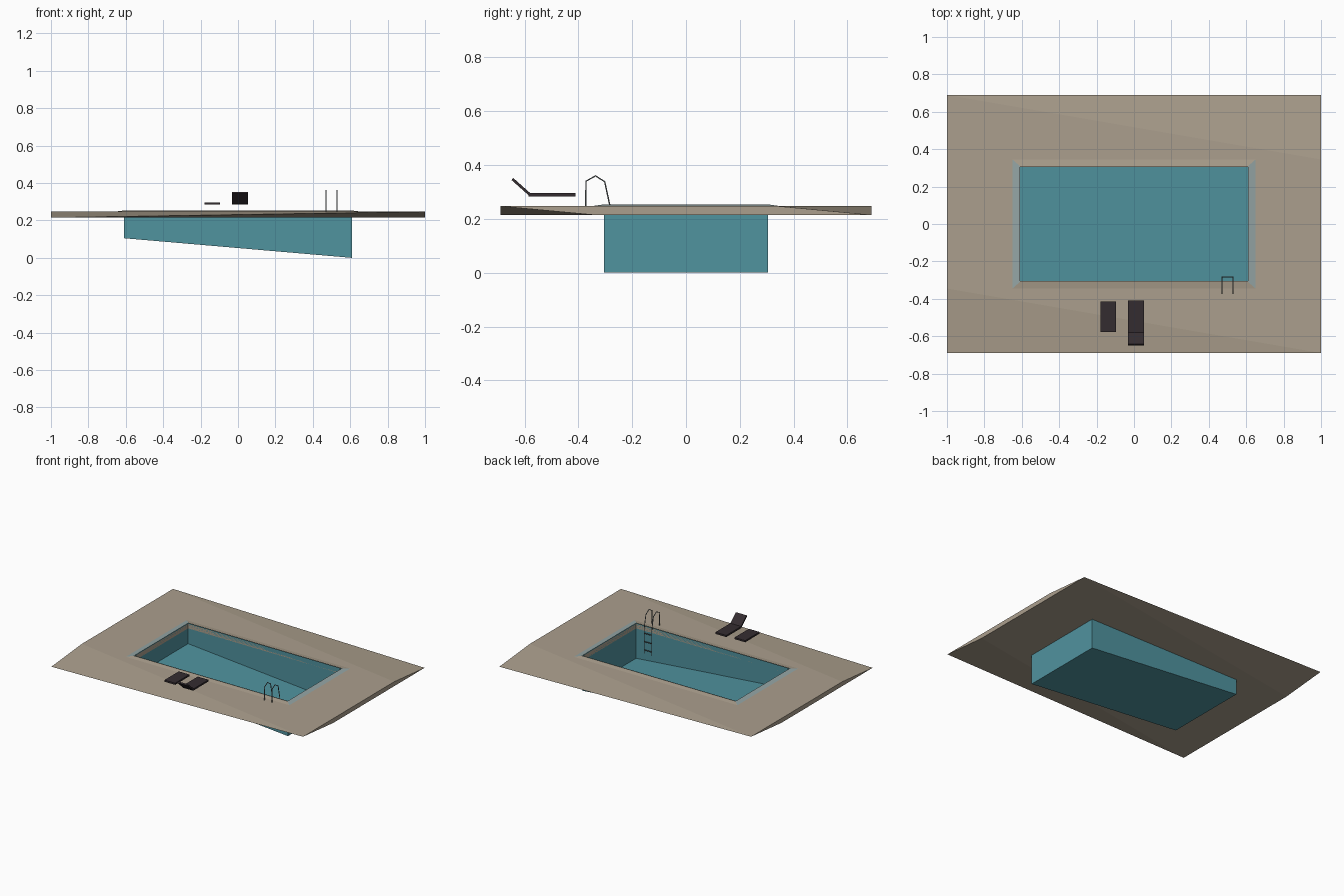
import bpy, bmesh, math
from mathutils import Vector

if "Cube" in bpy.data.objects:
    bpy.data.objects.remove(bpy.data.objects["Cube"])


def material(name, rgb):
    def lin(c):
        c /= 255
        return c / 12.92 if c <= 0.04045 else ((c + 0.055) / 1.055) ** 2.4
    m = bpy.data.materials.new(name)
    m.diffuse_color = (*[lin(c) for c in rgb], 1)
    m.use_nodes = True
    m.node_tree.nodes["Principled BSDF"].inputs["Base Color"].default_value = m.diffuse_color
    return m


STONE = material("stone", (171, 159, 141))
TILE = material("pool_tile", (80, 147, 159))
EDGE = material("pale_edge", (148, 165, 165))
DARK = material("dark_wicker", (52, 44, 48))
METAL = material("metal", (112, 118, 120))


def mesh_object(name, verts, faces, *mats, fix_normals=True):
    bm = bmesh.new()
    vs = [bm.verts.new(v) for v in verts]
    for f in faces:
        bm.faces.new([vs[i] for i in f])
    if fix_normals:
        bmesh.ops.recalc_face_normals(bm, faces=bm.faces)
    me = bpy.data.meshes.new(name)
    bm.to_mesh(me)
    bm.free()
    for m in mats:
        me.materials.append(m)
    ob = bpy.data.objects.new(name, me)
    bpy.context.collection.objects.link(ob)
    return ob


def rect(x, y, z):
    return [(-x, -y, z), (x, -y, z), (x, y, z), (-x, y, z)]


def ring(a, b):
    # four quads joining two loops of four corners
    return [(a + i, a + (i + 1) % 4, b + (i + 1) % 4, b + i) for i in range(4)]


# Pool and deck dimensions
PX, PY = 0.61, 0.305
Y1, Y2 = 0.345, 0.69
ZB, ZT, ZC = 0.215, 0.247, 0.253

# Deck: top and bottom sheets skewed in opposite directions, with a pool opening
top = [(-1, -Y1, ZT), (1, -Y2, ZT), (1, Y1, ZT), (-1, Y2, ZT)]
bottom = [(-1, -Y2, ZB), (1, -Y1, ZB), (1, Y2, ZB), (-1, Y1, ZB)]
verts = top + bottom + rect(PX, PY, ZT) + rect(PX, PY, ZB)
faces = ring(0, 8) + ring(4, 12) + ring(8, 12)
faces += [(0, 4, 1), (4, 5, 1), (1, 5, 6, 2), (2, 6, 3), (6, 7, 3), (3, 7, 4, 0)]
mesh_object("deck", verts, faces, STONE)

# Coping: shallow sloped border, pale on the two short ends
coping = mesh_object("coping", rect(0.65, Y1, ZT + 0.001) + rect(PX, PY + 0.005, ZC),
                     ring(0, 4), STONE, EDGE, fix_normals=False)
for p in coping.data.polygons:
    p.material_index = 1 if abs(p.normal.x) > abs(p.normal.y) else 0

# Pool basin: open shell with a sloping floor
floor = [(x, y, 0.105 if x < 0 else 0.0) for x, y, _ in rect(PX, PY, 0)]
mesh_object("pool_basin", floor + rect(PX, PY, ZC), [(3, 2, 1, 0)] + ring(0, 4),
            TILE, fix_normals=False)


def slab(name, x0, x1, a, b, t):
    # board between two (y, z) points with thickness t
    d = Vector((b[0] - a[0], b[1] - a[1])).normalized()
    n = Vector((-d.y, d.x)) * t / 2
    prof = [(a[0] + n.x, a[1] + n.y), (b[0] + n.x, b[1] + n.y),
            (b[0] - n.x, b[1] - n.y), (a[0] - n.x, a[1] - n.y)]
    vs = [(x, y, z) for x in (x0, x1) for y, z in prof]
    mesh_object(name, vs, ring(0, 4) + [(0, 1, 2, 3), (4, 5, 6, 7)], DARK)


# Loungers
slab("flat_lounger", -0.18, -0.095, (-0.415, 0.29), (-0.578, 0.29), 0.012)
slab("lounger_seat", -0.033, 0.053, (-0.41, 0.29), (-0.585, 0.29), 0.012)
slab("lounger_back", -0.033, 0.053, (-0.582, 0.292), (-0.645, 0.348), 0.01)


def tube(name, pts, r=0.003):
    cu = bpy.data.curves.new(name, 'CURVE')
    cu.dimensions = '3D'
    cu.bevel_depth = r
    cu.bevel_resolution = 1
    cu.use_fill_caps = True
    sp = cu.splines.new('POLY')
    sp.points.add(len(pts) - 1)
    for p, c in zip(sp.points, pts):
        p.co = (*c, 1)
    cu.materials.append(METAL)
    ob = bpy.data.objects.new(name, cu)
    bpy.context.collection.objects.link(ob)


# Ladder: two bent rails and three rungs
rail = [(-0.372, 0.247), (-0.372, 0.34), (-0.336, 0.36), (-0.302, 0.338),
        (-0.283, 0.25), (-0.283, 0.065)]
for side, x in (("left", 0.47), ("right", 0.53)):
    tube(f"ladder_rail_{side}", [(x, y, z) for y, z in rail])
for i, z in enumerate((0.09, 0.15, 0.21)):
    tube(f"ladder_rung_{i + 1}", [(0.47, -0.283, z), (0.53, -0.283, z)])
